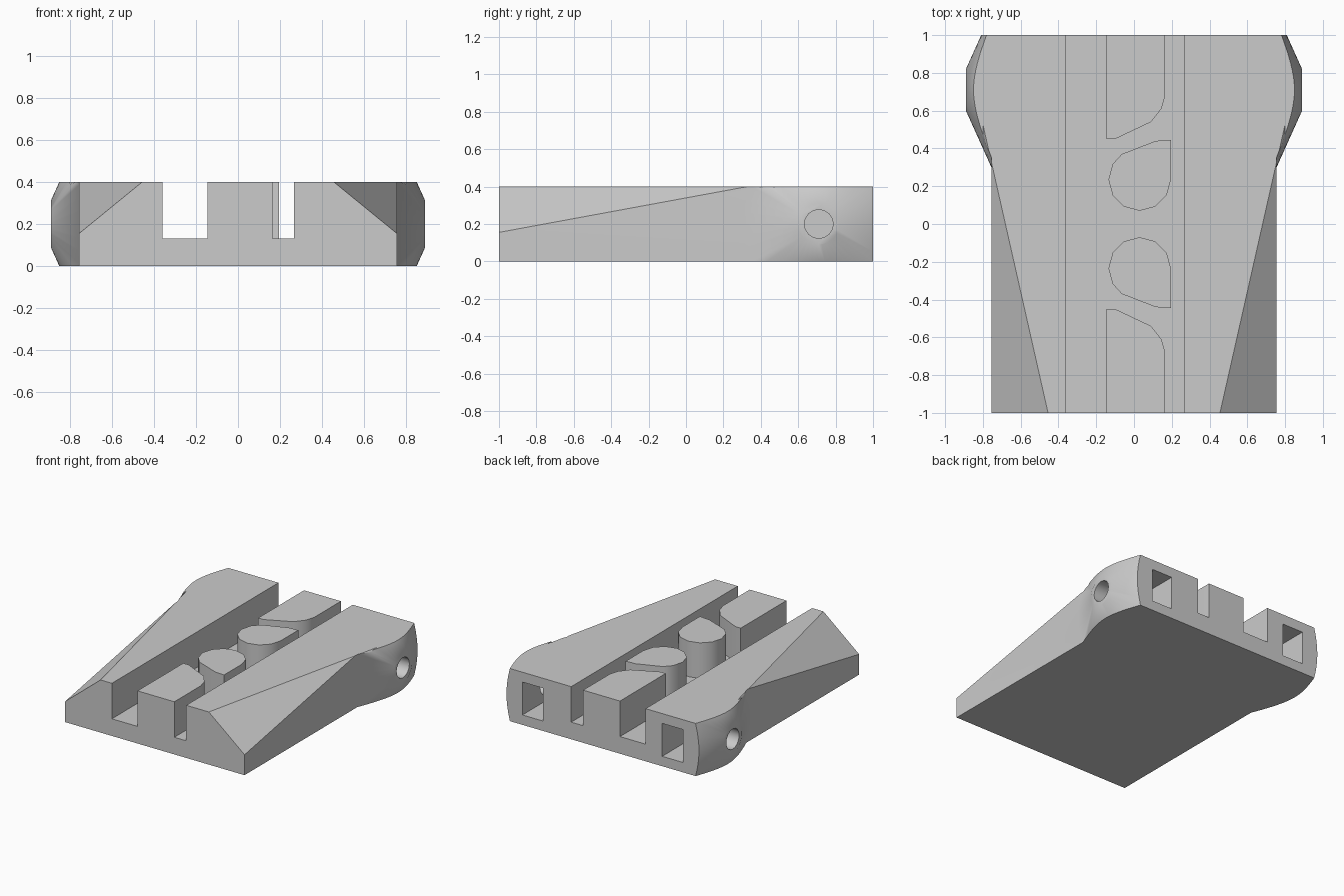
import bpy, bmesh, math
from mathutils import Matrix, Vector

cube = bpy.data.objects.get("Cube")
if cube:
    bpy.data.objects.remove(cube, do_unlink=True)

grey = bpy.data.materials.new("light grey plastic")
grey.use_nodes = True
GREY = (0.6, 0.6, 0.6, 1)
grey.diffuse_color = GREY
grey.node_tree.nodes["Principled BSDF"].inputs["Base Color"].default_value = GREY

HEIGHT = 0.4
FLOOR = 0.13


def finish(name, bm):
    bmesh.ops.recalc_face_normals(bm, faces=bm.faces[:])
    mesh = bpy.data.meshes.new(name)
    bm.to_mesh(mesh)
    bm.free()
    mesh.materials.append(grey)
    obj = bpy.data.objects.new(name, mesh)
    bpy.context.collection.objects.link(obj)
    return obj


def box(name, x, y, z):
    bm = bmesh.new()
    bmesh.ops.create_cube(bm, size=1)
    for v in bm.verts:
        v.co = Vector(r[0] if c < 0 else r[1] for c, r in zip(v.co, (x, y, z)))
    return finish(name, bm)


def prism(name, outline, z0, z1):
    bm = bmesh.new()
    face = bm.faces.new([bm.verts.new((x, y, z0)) for x, y in outline])
    top = bmesh.ops.extrude_face_region(bm, geom=[face])["geom"]
    verts = [g for g in top if isinstance(g, bmesh.types.BMVert)]
    bmesh.ops.translate(bm, vec=(0, 0, z1 - z0), verts=verts)
    return finish(name, bm)


def hull(name, points):
    bm = bmesh.new()
    for p in points:
        bm.verts.new(p)
    bmesh.ops.convex_hull(bm, input=bm.verts[:])
    return finish(name, bm)


def cone(name, start, end, r1, r2, sides):
    """Cone or cylinder between two points."""
    start, end = Vector(start), Vector(end)
    axis = end - start
    bm = bmesh.new()
    bmesh.ops.create_cone(bm, cap_ends=True, segments=sides, radius1=r1,
                          radius2=r2, depth=axis.length)
    turn = axis.to_track_quat('Z', 'Y').to_matrix().to_4x4()
    bm.transform(Matrix.Translation((start + end) / 2) @ turn)
    return finish(name, bm)


def combine(target, tool, operation):
    mod = target.modifiers.new("combine", 'BOOLEAN')
    mod.solver = 'EXACT'
    mod.operation = operation
    mod.object = tool
    bpy.context.view_layer.objects.active = target
    bpy.ops.object.modifier_apply(modifier=mod.name)
    bpy.data.objects.remove(tool, do_unlink=True)


# Main block
body = box("carriage_plate", (-0.755, 0.755), (-1, 1), (0, HEIGHT))

# Conical side bosses near the back, trimmed to the block's height
BOSS_Y, BOSS_Z, TIP, SLOPE = 0.71, 0.2, 0.89, 0.45
for s in (-1, 1):
    root = 0.3
    boss = cone("side_boss", (s * root, BOSS_Y, BOSS_Z), (s * TIP, BOSS_Y, BOSS_Z),
                0.11 + (TIP - root) / SLOPE, 0.11, 40)
    trim = box("boss_trim", sorted((s * 0.5, s * 1.0)), (0, 1), (0, HEIGHT))
    combine(boss, trim, 'INTERSECT')
    combine(body, boss, 'UNION')

# Sloped front corners
for s in (-1, 1):
    corner = [(0.8, -1.1, 0.5), (0.8, -1.1, 0.1), (0.31, -1.1, 0.5), (0.8, 1.07, 0.5)]
    wedge = hull("corner_wedge", [(s * x, y, z) for x, y, z in corner])
    combine(body, wedge, 'DIFFERENCE')

# Central channel
channel = box("channel", (-0.36, 0.265), (-1.1, 1.1), (FLOOR, 0.5))
combine(body, channel, 'DIFFERENCE')

# Belt guide blocks and rounded posts standing in the channel
guide = [(-0.145, 1), (-0.145, 0.45), (-0.1, 0.45), (0.09, 0.54),
         (0.145, 0.61), (0.165, 0.68), (0.165, 1)]
post = [(0.195, 0.445), (0.115, 0.44)]
for i in range(9):
    a = math.radians(120 + 30 * i - (i == 0) * -5)
    if i < 9:
        post.append((0.03 + 0.165 * math.cos(a), 0.235 + 0.165 * math.sin(a)))
for s in (-1, 1):
    for name, outline in (("belt_guide", guide), ("belt_post", post)):
        part = prism(name, [(x, s * y) for x, y in outline], 0.06, HEIGHT)
        combine(body, part, 'UNION')

# Counterbored mounting holes
for x in (-0.58, 0.58):
    for y in (-0.8, 0.36):
        combine(body, cone("counterbore", (x, y, 0.2), (x, y, 0.6), 0.166, 0.166, 12),
                'DIFFERENCE')
        combine(body, cone("screw_hole", (x, y, -0.1), (x, y, 0.3), 0.1, 0.1, 12),
                'DIFFERENCE')

# Nut pockets in the back and the cross bores that reach them
for s in (-1, 1):
    pocket = box("nut_pocket", sorted((s * 0.5, s * 0.675)), (0.6, 1.1), (0.075, 0.325))
    combine(body, pocket, 'DIFFERENCE')
    bore = cone("cross_bore", (s * 0.6, BOSS_Y, BOSS_Z), (s, BOSS_Y, BOSS_Z),
                0.077, 0.077, 16)
    combine(body, bore, 'DIFFERENCE')

# Tidy coplanar seams, then shade
bm = bmesh.new()
bm.from_mesh(body.data)
bmesh.ops.remove_doubles(bm, verts=bm.verts[:], dist=0.0001)
bmesh.ops.dissolve_limit(bm, angle_limit=0.005, verts=bm.verts[:], edges=bm.edges[:])
bm.to_mesh(body.data)
bm.free()
for p in body.data.polygons:
    p.material_index = 0
for o in bpy.context.selected_objects:
    o.select_set(False)
body.select_set(True)
bpy.context.view_layer.objects.active = body
bpy.ops.object.shade_smooth_by_angle(angle=math.radians(35))
weighted = body.modifiers.new("clean_shading", 'WEIGHTED_NORMAL')
weighted.keep_sharp = True
